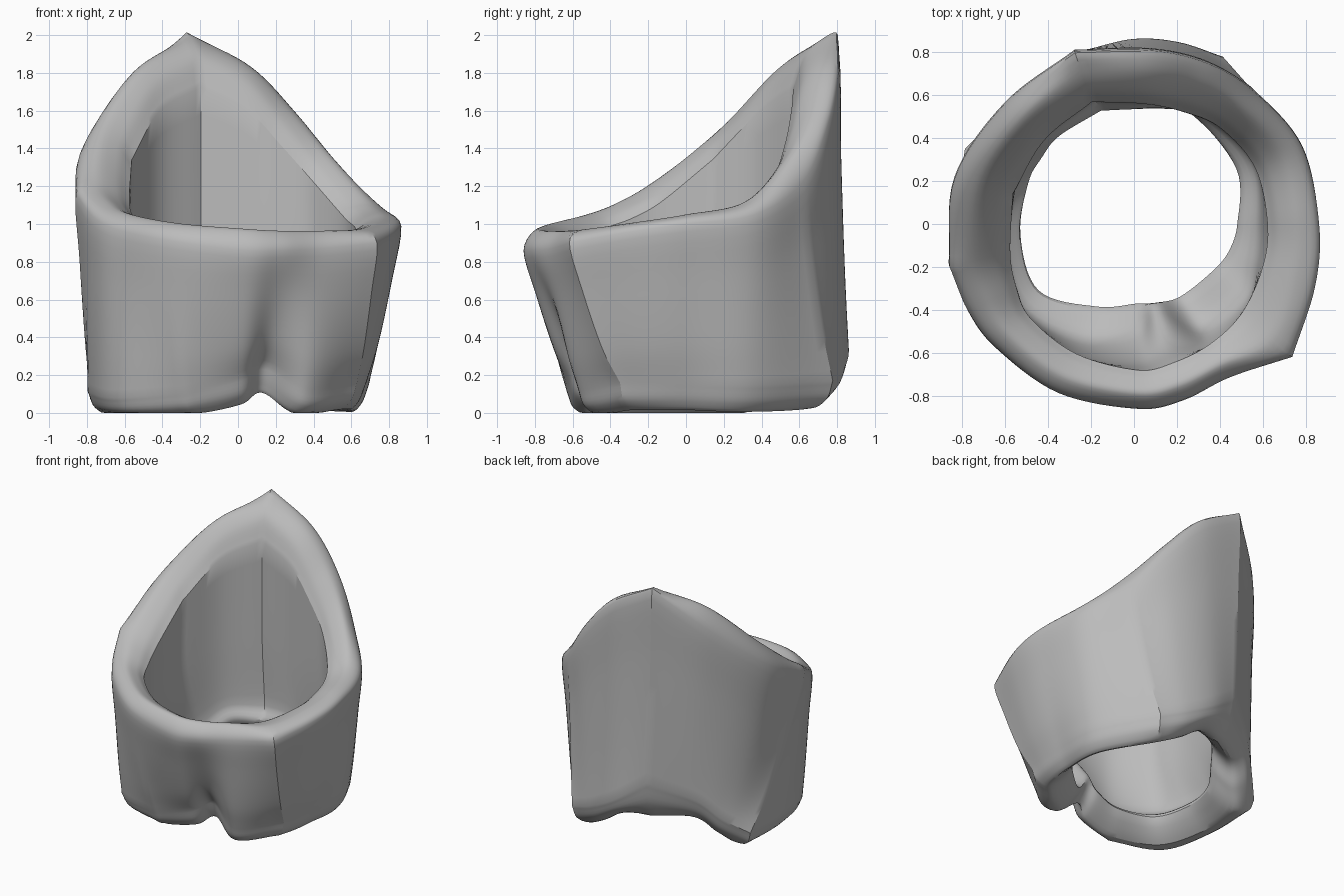
import bpy
import math
from mathutils import Vector

cube = bpy.data.objects.get("Cube")
if cube:
    bpy.data.objects.remove(cube, do_unlink=True)

# Outer wall: rim angle, base angle, base radius, base height, rim radius, rim edge height
OUTER = [
    (0, 0, .68, .1, .86, 1.0), (25, 28, .76, .09, .86, 1.05), (48, 62, .88, .11, .83, 1.22),
    (66, 76, .87, .19, .82, 1.52), (85, 90, .86, .3, .81, 1.8), (109, 106, .84, .47, .85, 2.0),
    (137, 130, .79, .33, .82, 1.68), (166, 143, .81, .18, .86, 1.36),
    (193, 156, .86, .06, .88, 1.16), (208, 185, .79, .05, .87, 1.04),
    (222, 215, .80, .02, .86, .97), (246, 246, .69, .05, .86, .91),
    (272, 272, .61, .13, .86, .86), (286, 286, .53, .19, .85, .86),
    (302, 303, .68, .07, .84, .87), (320, 331, .72, .1, .96, .90), (341, 345, .69, .1, .89, .96),
]
# Inside: crest height, rim inner radius, base hole radius
INNER = [
    (1.05, .62, .48), (1.12, .62, .54), (1.35, .60, .58), (1.59, .57, .56),
    (1.83, .56, .54), (1.98, .60, .55), (1.82, .57, .54), (1.50, .58, .53),
    (1.22, .59, .53), (1.11, .62, .53), (1.05, .65, .54), (1.0, .66, .42),
    (.97, .68, .37), (.96, .67, .38), (.96, .66, .40), (.97, .65, .43), (1.01, .63, .46),
]
# Rim angles of the creases; one is only in the lower wall and one fades at the rim
CREASES = {109, 193, 320}
MID_CREASES = CREASES | {48}
LOW_CREASES = MID_CREASES | {246}
INSIDE_CREASES = {109, 166}


def mix(a, b, t):
    return a + (b - a) * t


def section(outer, inner):
    """Closed wall section, from the base hole out, up, over the rim and back down."""
    top, base, rb, zb, rt, zt = outer
    zc, ri, rh = inner
    zi = zc - .2 * (zc - .7)
    zu = min(max(zb - .08, 0), .22)
    r_mid = min(ri, mix(rb, rt, .5) - .1)
    d0, d1 = [Vector((math.cos(a), math.sin(a), 0)) for a in map(math.radians, (base, top))]
    up = Vector((0, 0, 1))

    def wall(t, s):
        # Straight run from the base corner to the rim corner
        return mix(d0 * rb, d1 * rt, t) + up * mix(zb, zt, s)

    return [
        d0 * rh + up * (zu + .15), d0 * mix(rh, rb, .5) + up * zu,
        d0 * (rb - .04) + up * mix(zu, zb, .5), d0 * rb + up * (zb + .06),
        wall(.35, .3), wall(.74, .68), d1 * rt + up * zt,
        d1 * mix(rt, ri, .35) + up * zc, d1 * mix(rt, ri, .75) + up * mix(zc, zi, .35),
        d1 * ri + up * zi, d1 * r_mid + up * mix(.3, zi, .5),
        mix(d0, d1, .4).normalized() * max(rh + .02, min(ri, rb - .1)) + up * (zu + .26),
    ]


def smooth_loop(points, steps, corners=()):
    """Closed Hermite curve; tangents are one-sided at the corners."""
    result, n = [], len(points)
    for i in range(n):
        p, q = points[i], points[(i + 1) % n]
        chord = q - p
        m0 = chord if i in corners else (q - points[i - 1]) * .5
        m1 = chord if (i + 1) % n in corners else (points[(i + 2) % n] - p) * .5
        # Keep tangents no longer than the span
        m0 = m0 * min(1, 1.2 * chord.length / max(m0.length, 1e-6))
        m1 = m1 * min(1, 1.2 * chord.length / max(m1.length, 1e-6))
        for s in range(steps):
            t = s / steps
            h = t * t * (3 - 2 * t)
            # Smooth step along the chord plus tangent offsets
            result.append(p + chord * h + m0 * (t * (1 - t) ** 2) - m1 * (t * t * (1 - t)))
    return result


# Loft the sections around the opening
sections = [section(o, i) for o, i in zip(OUTER, INNER)]
rails = []
for k in range(len(sections[0])):
    if 2 <= k <= 4:
        angles = LOW_CREASES
    elif k == 5:
        angles = MID_CREASES
    else:
        angles = CREASES if k == 6 else INSIDE_CREASES if k > 8 else {109}
    corners = {i for i, row in enumerate(OUTER) if row[0] in angles}
    rails.append(smooth_loop([s[k] for s in sections], 8, corners))

verts, faces = [], []
around = len(rails[0])
for j in range(around):
    verts += smooth_loop([rail[j] for rail in rails], 5, {3, 9})
across = len(verts) // around
for v in verts:
    v.z = max(v.z, 0)
for j in range(around):
    for k in range(across):
        a, b = j * across, ((j + 1) % around) * across
        k2 = (k + 1) % across
        faces.append((a + k, b + k, b + k2, a + k2))

mesh = bpy.data.meshes.new("band_shell")
mesh.from_pydata(verts, [], faces)
mesh.update()
shell = bpy.data.objects.new("band_shell", mesh)
bpy.context.collection.objects.link(shell)

# Plain grey finish
grey = bpy.data.materials.new("plain_grey")
grey.use_nodes = True
color = (.5, .5, .5, 1)
grey.diffuse_color = color
grey.node_tree.nodes["Principled BSDF"].inputs["Base Color"].default_value = color
mesh.materials.append(grey)

# Consistent outward faces and crisp creases
bpy.ops.object.select_all(action='DESELECT')
shell.select_set(True)
bpy.context.view_layer.objects.active = shell
bpy.ops.object.mode_set(mode='EDIT')
bpy.ops.mesh.select_all(action='SELECT')
bpy.ops.mesh.normals_make_consistent(inside=False)
bpy.ops.object.mode_set(mode='OBJECT')
bpy.ops.object.shade_smooth_by_angle(angle=math.radians(30))
